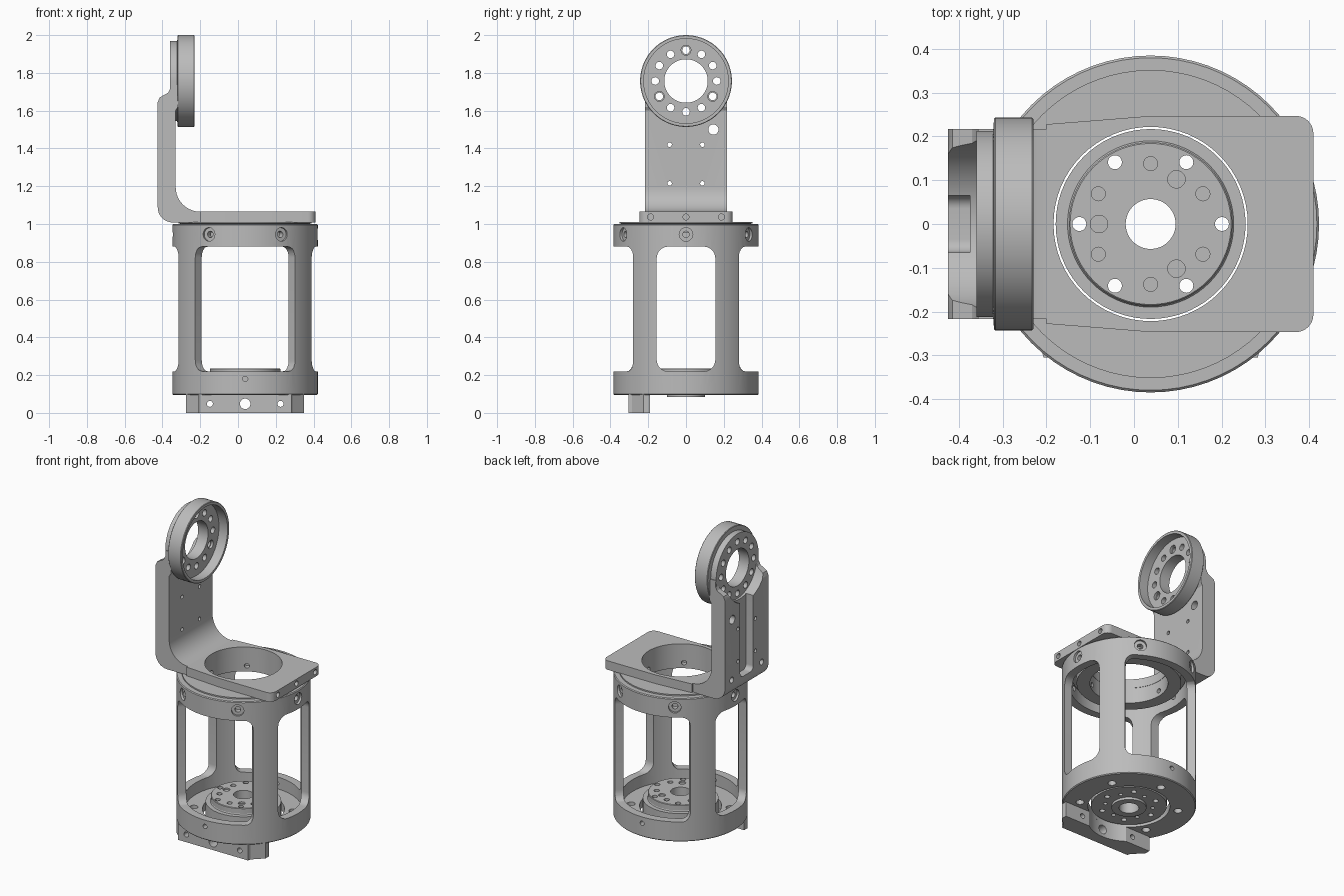
import bpy, bmesh
from math import pi, cos, sin, radians
from mathutils import Matrix, Vector

if "Cube" in bpy.data.objects:
    bpy.data.objects.remove(bpy.data.objects["Cube"], do_unlink=True)

metal = bpy.data.materials.new("brushed_grey")
metal.use_nodes = True
metal.diffuse_color = (0.5, 0.5, 0.5, 1)
metal.node_tree.nodes["Principled BSDF"].inputs["Base Color"].default_value = (0.5, 0.5, 0.5, 1)

CX = 0.038                      # axis of the round cage
RING_Z, RING_Y = 1.757, 0.0     # centre of the upper joint ring
parts = []


def finish(name, bm, keep=True):
    bmesh.ops.recalc_face_normals(bm, faces=bm.faces)
    me = bpy.data.meshes.new(name)
    bm.to_mesh(me)
    bm.free()
    ob = bpy.data.objects.new(name, me)
    bpy.context.collection.objects.link(ob)
    if keep:
        me.materials.append(metal)
        parts.append(ob)
    return ob


def lathe(name, profile, matrix, seg=72):
    """Revolve a closed (radius, height) profile about the local z axis."""
    bm = bmesh.new()
    rings = []
    for i in range(seg):
        a = 2 * pi * i / seg
        rings.append([bm.verts.new(matrix @ Vector((r * cos(a), r * sin(a), h))) for r, h in profile])
    n = len(profile)
    for i in range(seg):
        p, q = rings[i], rings[(i + 1) % seg]
        for j in range(n):
            k = (j + 1) % n
            bm.faces.new((p[j], q[j], q[k], p[k]))
    return finish(name, bm)


def loft(name, low, high, keep=True):
    """Solid between two matching outlines."""
    bm = bmesh.new()
    a, b = ([bm.verts.new(p) for p in ring] for ring in (low, high))
    bm.faces.new(a)
    bm.faces.new(b)
    n = len(a)
    for i in range(n):
        j = (i + 1) % n
        bm.faces.new((a[i], a[j], b[j], b[i]))
    return finish(name, bm, keep)


def arc(cx, cy, r, start, end, steps=8):
    angles = [radians(start + (end - start) * i / steps) for i in range(steps + 1)]
    return [(cx + r * cos(a), cy + r * sin(a)) for a in angles]


def rounded(x0, x1, y0, y1, r):
    return (arc(x1 - r, y1 - r, r, 0, 90) + arc(x0 + r, y1 - r, r, 90, 180)
            + arc(x0 + r, y0 + r, r, 180, 270) + arc(x1 - r, y0 + r, r, 270, 360))


def drills(holes):
    """One cutter made of cylinders: (start, end, radius)."""
    bm = bmesh.new()
    for start, end, r in holes:
        start, end = Vector(start), Vector(end)
        d = end - start
        m = Matrix.Translation((start + end) / 2) @ d.to_track_quat('Z', 'Y').to_matrix().to_4x4()
        bmesh.ops.create_cone(bm, cap_ends=True, segments=64 if r > 0.1 else 20,
                              radius1=r, radius2=r, depth=d.length, matrix=m)
    return finish("cutter", bm, False)


def cut(ob, cutter):
    mod = ob.modifiers.new("cut", 'BOOLEAN')
    mod.operation, mod.solver, mod.object = 'DIFFERENCE', 'EXACT', cutter
    mod.use_self = True
    bpy.context.view_layer.update()
    me = bpy.data.meshes.new_from_object(ob.evaluated_get(bpy.context.evaluated_depsgraph_get()))
    ob.modifiers.clear()
    ob.data = me
    bpy.data.objects.remove(cutter, do_unlink=True)


def polar(r, deg, z):
    return (CX + r * cos(radians(deg)), r * sin(radians(deg)), z)


def upright(r, deg, z0, z1, size):
    return (polar(r, deg, z0), polar(r, deg, z1), size)


axis_z = Matrix.Translation((CX, 0, 0))
axis_x = Matrix.Translation((0, RING_Y, RING_Z)) @ Matrix.Rotation(pi / 2, 4, 'Y')

# Cage: one turned tube with a floor, then four windows cut through its wall
cage = lathe("cage", [(0.235, 0.095), (0.38, 0.095), (0.385, 0.1), (0.385, 0.995), (0.38, 1.0),
                      (0.335, 1.0), (0.335, 0.145), (0.235, 0.145)], axis_z)
for s in (-1, 1):
    # front and back windows have radial sides
    def wall(y, half):
        return [(CX + x * half, s * y, z) for x, z in
                [(u / 0.265, z) for u, z in rounded(-0.265, 0.265, 0.22, 0.88, 0.06)]]
    cut(cage, loft("cutter", wall(0.14, 0.1325), wall(0.56, 0.53), False))
    side = rounded(-0.155, 0.155, 0.22, 0.88, 0.06)
    cut(cage, loft("cutter", *[[(CX + s * x, y, z) for y, z in side] for x in (0.2, 0.5)], False))

# Radial screw holes, counterbored, and floor bolt holes
cut(cage, drills([(polar(0.37, a, 0.945), polar(0.45, a, 0.945), 0.036) for a in range(0, 360, 60)]))
cut(cage, drills([(polar(0.3, a, 0.945), polar(0.45, a, 0.945), 0.017) for a in range(0, 360, 60)]
                 + [(polar(0.3, a, 0.18), polar(0.45, a, 0.18), 0.014) for a in (90, 270)]
                 + [upright(0.285, a, 0, 0.2, 0.024) for a in range(30, 390, 60)]))

# Output hub in the floor
hub = lathe("output_hub", [(0.057, 0.085), (0.1, 0.085), (0.1, 0.1), (0.217, 0.1), (0.217, 0.195),
                           (0.19, 0.195), (0.187, 0.2), (0.187, 0.232), (0.184, 0.235), (0.057, 0.235)], axis_z)
cut(hub, drills([upright(0.163, a, 0, 0.3, 0.016) for a in range(0, 360, 60)]
                + [upright(0.138, a, 0.2, 0.3, 0.016) for a in range(30, 390, 60)]
                + [upright(0.138, a, 0, 0.13, 0.012) for a in range(30, 390, 60)]
                + [upright(0.118, a, 0.225, 0.3, 0.02) for a in (60, 180, 300)]))

# Foot bracket, hollowed around the hub
half = [(0.312, -0.19), (0.312, -0.225), (0.25, -0.285), (0.245, -0.305)]
outline = half + [(-x, y) for x, y in reversed(half)] + arc(0, 0, 0.235, 234, 306, 12)
foot = loft("foot_bracket", *[[(CX + x, y, z) for x, y in outline] for z in (0.0, 0.1)])
cut(foot, drills([((CX + x, -0.4, 0.048), (CX + x, -0.1, 0.048), r)
                  for x, r in ((-0.187, 0.016), (0, 0.028), (0.187, 0.016))]))

# Turning ring under the top plate
turret = lathe("turning_ring", [(0.224, 0.91), (0.3, 0.91), (0.3, 0.955), (0.328, 0.955), (0.328, 1.0),
                                (0.352, 1.002), (0.352, 1.01), (0.224, 1.01)], axis_z)
cut(turret, drills([(polar(0.2, a, 0.945), polar(0.26, a, 0.945), 0.015) for a in range(0, 360, 60)]))

# Top plate, widening toward the middle, with a large bore
outline = ([(-0.2, 0.228), (-0.2, -0.228), (CX, -0.247)] + arc(0.37, -0.207, 0.04, 270, 360)
           + arc(0.37, 0.207, 0.04, 0, 90) + [(CX, 0.247)])
plate = loft("top_plate", *[[(x, y, z) for x, y in outline] for z in (1.008, 1.065)])
cut(plate, drills([((CX, 0, 0.9), (CX, 0, 1.2), 0.222)]
                  + [((0.34, y, 1.037), (0.5, y, 1.037), 0.016) for y in (-0.187, 0, 0.187)]))

# Upright arm with a curved bend
profile = (arc(-0.345, 1.088, 0.08, 270, 180)
           + [(-0.425, 1.645), (-0.415, 1.67), (-0.37, 1.695), (-0.357, 1.72), (-0.357, 1.757),
              (-0.318, 1.757), (-0.318, 1.62), (-0.33, 1.6)]
           + arc(-0.2, 1.195, 0.13, 180, 270, 10) + [(-0.2, 1.008)])
arm = loft("upright_arm", *[[(x, y, z) for x, z in profile] for y in (-0.217, 0.217)])
channel = rounded(-0.065, 0.065, 1.1, 1.8, 0.03)
cut(arm, loft("cutter", *[[(x, y, z) for y, z in channel] for x in (-0.5, -0.375)], False))
cut(arm, drills([((-0.5, 0, RING_Z), (-0.358, 0, RING_Z), 0.195)]))
bolts = [(0.163 * cos(radians(a)), RING_Z + 0.163 * sin(radians(a))) for a in range(0, 360, 30)]
through = [((-0.6, 0, RING_Z), (0, 0, RING_Z), 0.116)] + [((-0.6, y, z), (0, y, z), 0.02) for y, z in bolts]
cut(arm, drills(through + [((-0.6, 0.145, 1.5), (0, 0.145, 1.5), 0.027)]
                + [((-0.6, y, z), (0, y, z), 0.012) for y in (-0.087, 0.087) for z in (1.215, 1.42)]
                + [((-0.6, y, 1.12), (-0.39, y, 1.12), 0.018) for y in (-0.15, 0.15)]))

# Upper joint ring: a shallow cup facing inward
ring = lathe("joint_ring", [(0.115, -0.36), (0.213, -0.36), (0.213, -0.322), (0.24, -0.32), (0.243, -0.317),
                            (0.243, -0.233), (0.24, -0.23), (0.224, -0.23), (0.224, -0.29), (0.115, -0.29)], axis_x)
cut(ring, drills(through[1:]))
cut(ring, drills([((-0.305, y, z), (0, y, z), 0.026) for y, z in bolts[3::4]]))

for ob in parts:
    bpy.ops.object.select_all(action='DESELECT')
    ob.select_set(True)
    bpy.context.view_layer.objects.active = ob
    bpy.ops.object.shade_smooth_by_angle(angle=radians(30))
